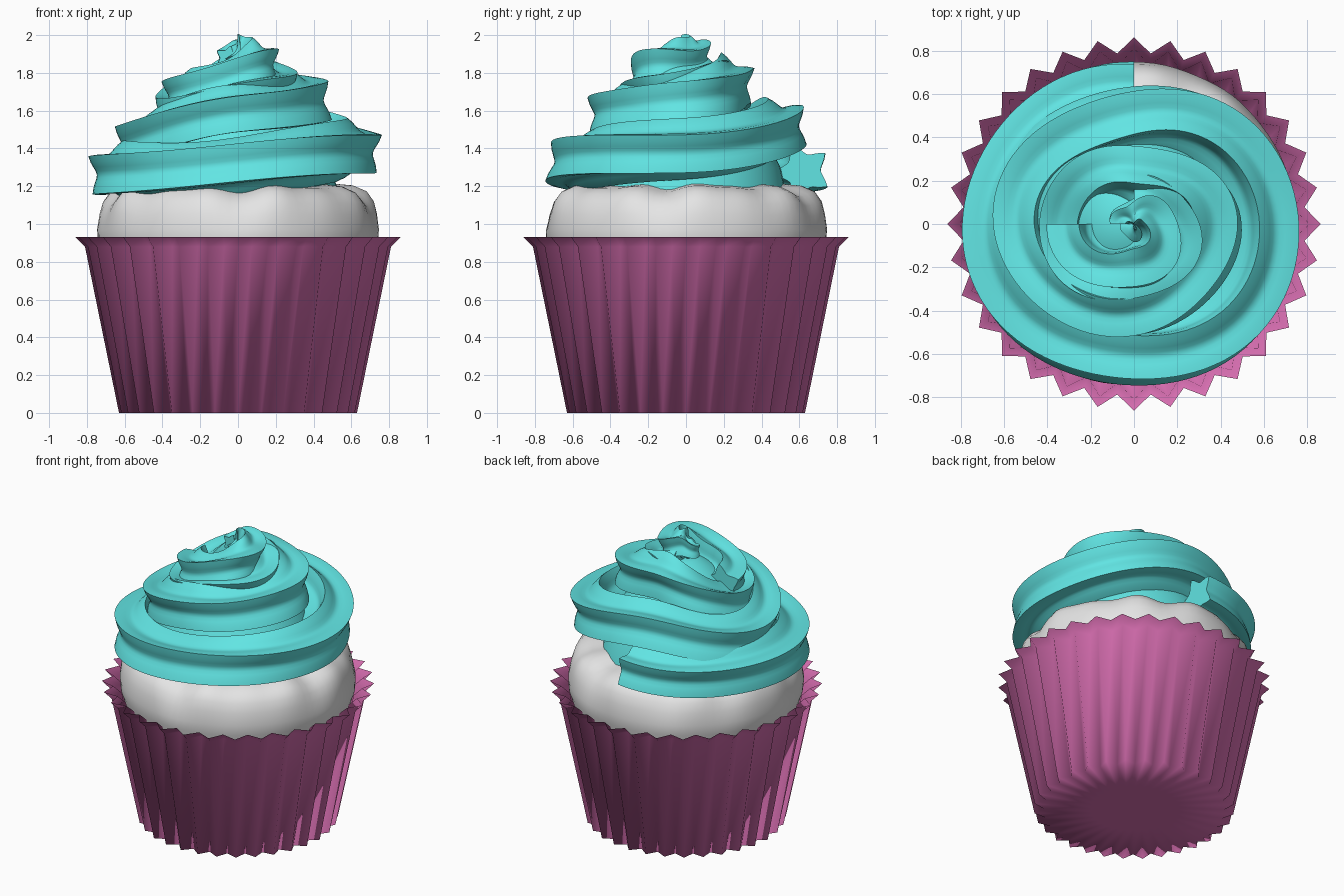
import bpy, bmesh, math
from mathutils import Vector

cube = bpy.data.objects.get("Cube")
if cube:
    bpy.data.objects.remove(cube, do_unlink=True)


def material(name, color):
    m = bpy.data.materials.new(name)
    m.use_nodes = True
    m.diffuse_color = (*color, 1)
    m.node_tree.nodes["Principled BSDF"].inputs["Base Color"].default_value = (*color, 1)
    return m


pink = material("pink paper", (0.70, 0.16, 0.45))
cream = material("white cake", (0.78, 0.78, 0.78))
teal = material("teal frosting", (0.12, 0.78, 0.77))


def skin(name, rings, mat, smooth_angle, cap_start=False, cap_end=False, flip=False):
    """Join closed rings of points into one surface."""
    bm = bmesh.new()
    loops = [[bm.verts.new(p) for p in ring] for ring in rings]
    for a, b in zip(loops, loops[1:]):
        n = len(a)
        for i in range(n):
            j = (i + 1) % n
            bm.faces.new((a[i], a[j], b[j], b[i]))
    if cap_start:
        bm.faces.new(loops[0][::-1])
    if cap_end:
        bm.faces.new(loops[-1])
    if flip:
        bmesh.ops.reverse_faces(bm, faces=bm.faces)
    mesh = bpy.data.meshes.new(name)
    bm.to_mesh(mesh)
    bm.free()
    mesh.materials.append(mat)
    obj = bpy.data.objects.new(name, mesh)
    bpy.context.collection.objects.link(obj)
    bpy.ops.object.select_all(action='DESELECT')
    obj.select_set(True)
    bpy.context.view_layer.objects.active = obj
    bpy.ops.object.shade_smooth_by_angle(angle=math.radians(smooth_angle))


def polar(r, a, z):
    return Vector((r * math.cos(a), r * math.sin(a), z))


# Pleated paper cup with its base: zigzag rings, a single sheet facing the cake
PLEATS = 32


def zigzag(outer, inner, z):
    step = math.pi / PLEATS
    return [polar(inner if i % 2 else outer, i * step, z) for i in range(2 * PLEATS)]


cup_profile = [(0.3, 0.27, 0), (0.63, 0.57, 0), (0.81, 0.735, 0.88), (0.86, 0.79, 0.93)]
skin("paper_cup", [zigzag(*p) for p in cup_profile], pink, 180, cap_start=True, flip=True)


# Lumpy cake top
def lumpy_ring(r, z, lump, n=96):
    ring = []
    for i in range(n):
        a = 2 * math.pi * i / n
        w = lump * (math.sin(9 * a) + 0.6 * math.sin(14 * a + 1) + 0.5 * math.sin(5 * a))
        ring.append(polar(r + w, a, z + w))
    return ring


cake_profile = [(0.68, 0.7, 0), (0.74, 0.9, 0), (0.745, 0.97, 0.002), (0.73, 1.05, 0.005),
                (0.71, 1.11, 0.008), (0.67, 1.16, 0.01), (0.6, 1.19, 0.01),
                (0.45, 1.21, 0.006), (0.2, 1.23, 0), (0.02, 1.23, 0)]
skin("cake", [lumpy_ring(*p) for p in cake_profile], cream, 50, cap_end=True)

# Frosting core that fills the space inside the swirl
core_profile = [(0.53, 1.16, 0), (0.5, 1.3, 0), (0.4, 1.5, 0), (0.24, 1.7, 0), (0.08, 1.8, 0)]
skin("frosting_core", [lumpy_ring(*p, n=48) for p in core_profile], teal, 50, cap_end=True)


# Piped ribbons: star sections swept along keys of radius, height and size
def smooth_key(keys, t):
    """Catmull-Rom value along the keys, one per quarter turn."""
    last = len(keys) - 1
    i = min(int(t), last - 1)
    u = t - i
    a, b, c, d = (Vector(keys[max(0, min(last, i + k))]) for k in (-1, 0, 1, 2))
    return b + 0.5 * u * (c - a + u * (2 * a - 5 * b + 4 * c - d + u * (3 * (b - c) + d - a)))


def star_ring(keys, t, first_quarter, n=40):
    r, z, size = smooth_key(keys, t)
    a = math.pi / 2 * (t + first_quarter)
    z += 0.014 * math.sin(2.6 * a)
    r += 0.012 * math.sin(3.4 * a + 2)
    ring = []
    for i in range(n):
        p = 2 * math.pi * i / n
        s = size * (1.08 - 0.42 * abs(math.sin(2.5 * p)))
        q = p + math.pi / 5 + 0.15 * math.sin(1.7 * a)
        ring.append(polar(r + s * math.cos(q), a, z + s * math.sin(q)))
    return ring


def ribbon(name, keys, first_quarter, steps=24):
    count = (len(keys) - 1) * steps
    rings = [star_ring(keys, i / steps, first_quarter) for i in range(count + 1)]
    skin(name, rings, teal, 45, cap_start=True, cap_end=True, flip=True)


ribbon("frosting_swirl", [
    (0.61, 1.29, 0.14), (0.64, 1.26, 0.16), (0.60, 1.31, 0.16), (0.62, 1.40, 0.16),
    (0.49, 1.50, 0.16), (0.50, 1.43, 0.16), (0.37, 1.59, 0.15), (0.34, 1.63, 0.16),
    (0.22, 1.76, 0.15), (0.34, 1.57, 0.14), (0.22, 1.66, 0.14), (0.19, 1.73, 0.14),
    (0.11, 1.77, 0.12)], 1)
ribbon("frosting_peak", [
    (0.28, 1.67, 0.13), (0.19, 1.78, 0.14), (0.09, 1.86, 0.13), (0.03, 1.89, 0.10),
    (0.05, 1.89, 0.06)], 2)
